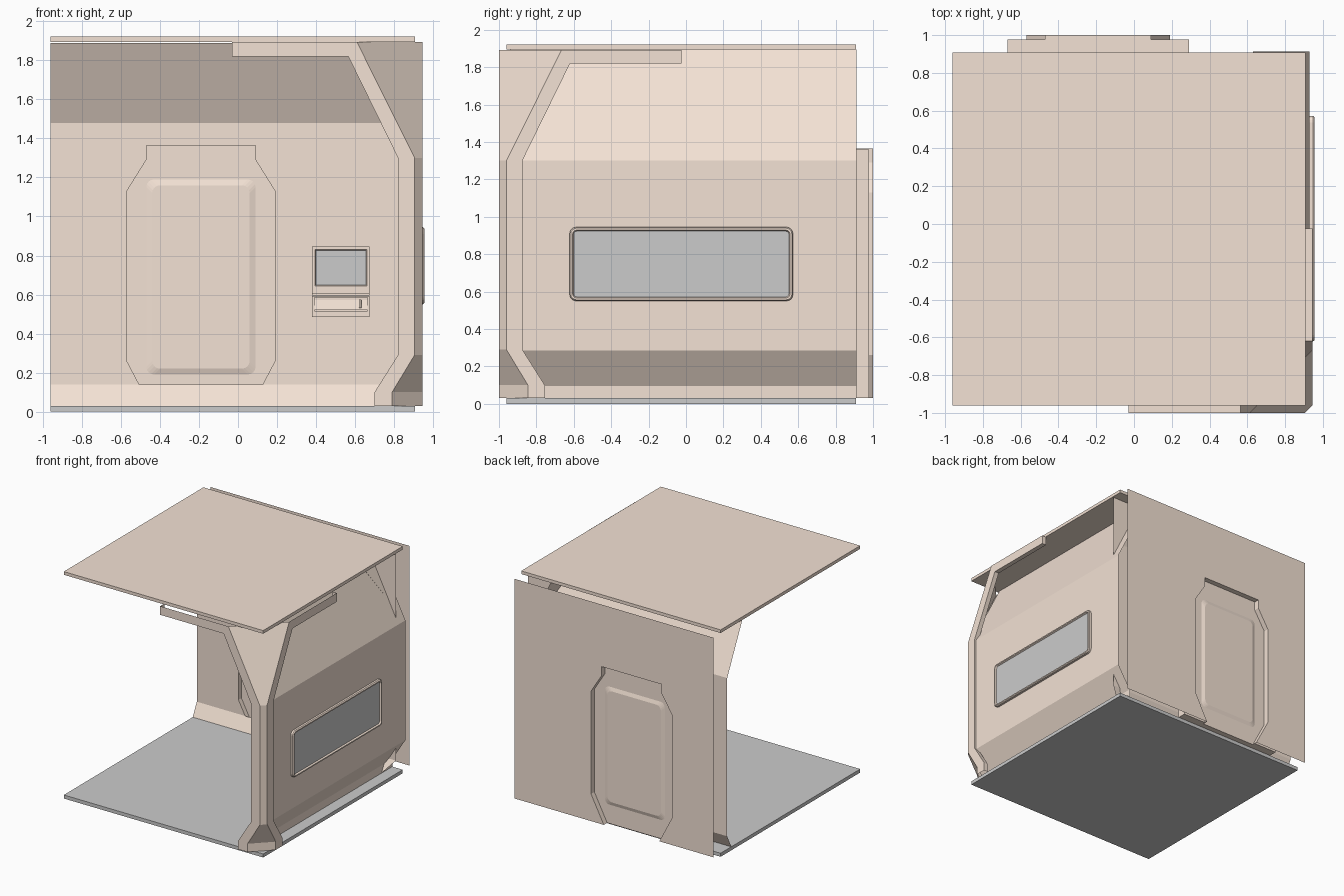
import bpy, bmesh, math

if "Cube" in bpy.data.objects:
    bpy.data.objects.remove(bpy.data.objects["Cube"])

tan = bpy.data.materials.new("tan_panel")
tan.diffuse_color = (0.9, 0.76, 0.66, 1)
tan.use_nodes = True
tan.node_tree.nodes["Principled BSDF"].inputs["Base Color"].default_value = tan.diffuse_color


def mesh(name, verts, faces, mat=tan, bevel=0, segments=2):
    me = bpy.data.meshes.new(name)
    me.from_pydata(verts, [], faces)
    bm = bmesh.new()
    bm.from_mesh(me)
    bmesh.ops.remove_doubles(bm, verts=bm.verts, dist=0.0002)
    bmesh.ops.recalc_face_normals(bm, faces=bm.faces)
    bm.to_mesh(me)
    bm.free()
    ob = bpy.data.objects.new(name, me)
    bpy.context.collection.objects.link(ob)
    if mat:
        me.materials.append(mat)
    if bevel:
        m = ob.modifiers.new("bevel", 'BEVEL')
        m.width, m.segments = bevel, segments
    return ob


def skin(name, loops, closed=True, caps=False, mat=tan, **kw):
    """Join matching rows of points with quads."""
    n = len(loops[0])
    faces = [(r * n + i, r * n + (i + 1) % n, (r + 1) * n + (i + 1) % n, (r + 1) * n + i)
             for r in range(len(loops) - 1) for i in range(n if closed else n - 1)]
    if caps:
        faces += [tuple(range(n)), tuple(range((len(loops) - 1) * n, len(loops) * n))]
    return mesh(name, [p for l in loops for p in l], faces, mat, **kw)


def box(name, x, y, z, mat=tan, **kw):
    ring = [(x[0], y[0]), (x[1], y[0]), (x[1], y[1]), (x[0], y[1])]
    return skin(name, [[(a, b, h) for a, b in ring] for h in z], caps=True, mat=mat, **kw)


def sheet(name, pts, mat=tan):
    return mesh(name, pts, [tuple(range(len(pts)))], mat)


def rounded(u0, u1, v0, v1, r, steps=4):
    pts = []
    for k, (cu, cv) in enumerate([(u1 - r, v1 - r), (u0 + r, v1 - r), (u0 + r, v0 + r), (u1 - r, v0 + r)]):
        for s in range(steps + 1):
            a = math.pi / 2 * (k + s / steps)
            pts.append((cu + r * math.cos(a), cv + r * math.sin(a)))
    return pts


# floor and ceiling slabs
box("floor", (-.96, .908), (-.96, .908), (0, .03), None)
box("ceiling", (-.96, .908), (-.96, .908), (1.895, 1.922))

# right wall, folded sheet
side = [(.81, .03), (.81, .095), (.93, .285), (.93, 1.3), (.63, 1.895)]
skin("right_wall", [[(x, y, z) for x, z in side] for y in (-.94, .912)], closed=False)

# window in the right wall
def win(x, g, r):
    return [(x, y, z) for y, z in rounded(-.622 + g, .572 - g, .55 + g, .945 - g, r)]

skin("window_frame", [win(.915, 0, .035), win(.947, 0, .035), win(.955, .006, .03),
                      win(.955, .016, .022), win(.942, .022, .016)])
sheet("window_glass", win(.942, .022, .016), None)

# doorway outline (x, z)
left = [(-.45, .03), (-.57, .26), (-.57, 1.13), (-.47, 1.29), (-.47, 1.365)]
door = left + [(-.38 - x, z) for x, z in reversed(left)]
inner_door = [(-.507, .14)] + door[1:-1] + [(.127, .14)]

# back wall: inner face, overhang, skirting and flat outer panel
sheet("back_wall_inner", [(x, .82, z) for x, z in [(-.96, .14)] + inner_door +
      [(.905, .14), (.905, 1.89), (.635, 1.89), (.84, 1.48), (-.96, 1.48)]])
sheet("back_wall_overhang", [(-.96, .82, 1.48), (.84, .82, 1.48), (.635, .62, 1.89), (-.96, .62, 1.89)])
sheet("back_skirting", [(-.96, .82, .14), (.905, .82, .14), (.81, .765, .03), (-.96, .765, .03)])
sheet("back_wall_outer", [(x, 1, z) for x, z in [(-.96, .03)] + door +
      [(.905, .03), (.905, 1.89), (-.96, 1.89)]])

# door: jamb, leaf, raised panels and hidden side frames
skin("door_jamb", [[(x, y, z) for x, z in door] for y in (.82, 1)], closed=False)
skin("door_leaf", [[(x, y, z) for x, z in door] for y in (.86, .955)], caps=True)
for name, y0, y1 in (("front", .86, .85), ("back", .955, .965)):
    def pan(y, g):
        return [(x, y, z) for x, z in rounded(-.47 + g, .09 - g, .19 + g, 1.19 - g, .04)]
    ob = skin("door_panel_" + name, [pan(y0, 0), pan(y1, .03)])
    sheet("door_panel_face_" + name, pan(y1, .03))
for s, name in ((1, "left"), (-1, "right")):
    prof = [(-.67, .03), (-.67, 1.36), (-.47, 1.36)] + left[::-1][1:]
    prof = [(x if s == 1 else -.38 - x, z) for x, z in prof]
    skin("door_frame_" + name, [[(x, y, z) for x, z in prof] for y in (.905, .978)], caps=True)

# corner pillar: (distance from the corner, z) for the inner edge and the chamfer edge
inner = [(.245, .03), (.245, .1), (.125, .29), (.125, 1.3), (.38, 1.82), (.975, 1.82), (.975, 1.893)]
cham = [(.155, .03), (.155, .1), (.04, .29), (.04, 1.3), (.335, 1.893)]


def front(d, z, t=0):
    return (.945 - d, -1 + t, z)


def flank(d, z, t=0):
    return (.945 - t, -1 + d, z)


for name, f, depth in (("front", front, .06), ("side", flank, .04)):
    sheet("pillar_" + name, [f(*p) for p in inner + cham[::-1]])
    skin("pillar_return_" + name, [[f(*p) for p in inner], [f(*p, depth) for p in inner]], closed=False)
skin("pillar_chamfer", [[f(*p) for p in cham] for f in (front, flank)], closed=False)

# wall console: screen with frame, tray with slot and handle
def rect(y, x0, x1, z0, z1):
    return [(x0, y, z0), (x1, y, z0), (x1, y, z1), (x0, y, z1)]


skin("screen_frame", [rect(.825, .38, .675, .605, .845), rect(.805, .38, .675, .605, .845),
                      rect(.805, .395, .66, .645, .83), rect(.815, .4, .655, .65, .825)])
sheet("screen", rect(.815, .4, .655, .65, .825), None)
box("console_shelf", (.38, .675), (.79, .825), (.595, .605))
skin("tray_frame", [rect(.825, .38, .675, .485, .592), rect(.805, .38, .675, .485, .592),
                    rect(.805, .392, .663, .515, .585), rect(.825, .392, .663, .515, .585)])
sheet("tray_slot", [(.392, .806, .52), (.663, .806, .52), (.663, .822, .58), (.392, .822, .58)])
box("tray_handle", (.62, .632), (.798, .82), (.53, .575), bevel=.003)
